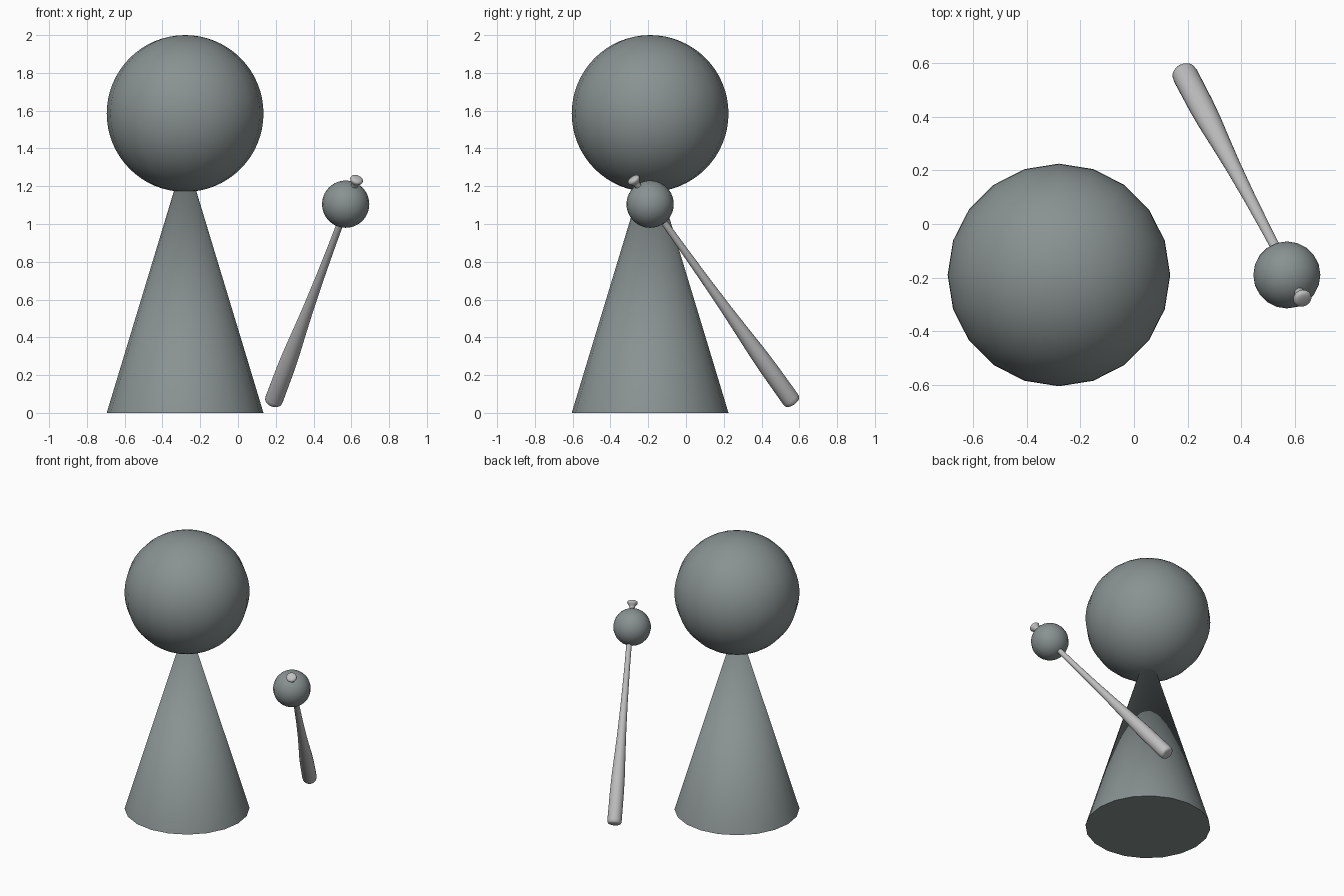
import bpy, math
from mathutils import Vector

if "Cube" in bpy.data.objects:
    bpy.data.objects.remove(bpy.data.objects["Cube"])

SEG = 20


def material(name, rgb):
    m = bpy.data.materials.new(name)
    m.diffuse_color = (*rgb, 1)
    m.use_nodes = True
    m.node_tree.nodes["Principled BSDF"].inputs["Base Color"].default_value = m.diffuse_color
    return m


GREY_GREEN = material("grey_green", (0.25, 0.29, 0.285))
LIGHT_GREY = material("light_grey", (0.52, 0.52, 0.52))


def finish(obj, name, mat, angle=40):
    obj.name = name
    obj.data.materials.append(mat)
    bpy.ops.object.select_all(action='DESELECT')
    obj.select_set(True)
    bpy.context.view_layer.objects.active = obj
    bpy.ops.object.shade_smooth_by_angle(angle=math.radians(angle))
    return obj


def ball(name, centre, radius):
    bpy.ops.mesh.primitive_uv_sphere_add(segments=SEG, ring_count=32,
                                         radius=radius, location=centre)
    return finish(bpy.context.object, name, GREY_GREEN)


def lathe(name, profile, start, end, mat, sides=24):
    """Revolve (distance, radius) points around the line start -> end."""
    verts, faces = [], []
    for d, r in profile:
        for i in range(sides):
            a = math.tau * i / sides
            verts.append((r * math.cos(a), r * math.sin(a), d))
    for k in range(len(profile) - 1):
        for i in range(sides):
            j = (i + 1) % sides
            faces.append((k * sides + i, k * sides + j,
                          (k + 1) * sides + j, (k + 1) * sides + i))
    faces.append(tuple(reversed(range(sides))))
    last = (len(profile) - 1) * sides
    faces.append(tuple(range(last, last + sides)))
    mesh = bpy.data.meshes.new(name)
    mesh.from_pydata(verts, [], faces)
    obj = bpy.data.objects.new(name, mesh)
    bpy.context.collection.objects.link(obj)
    obj.location = start
    obj.rotation_mode = 'QUATERNION'
    obj.rotation_quaternion = (end - start).to_track_quat('Z', 'Y')
    return finish(obj, name, mat, 50)


# Head and hand
ball("head", (-0.28, -0.19, 1.585), 0.415)
ball("hand", (0.57, -0.19, 1.105), 0.125)

# Cone body, its tip hidden inside the head; a corner points along +x
H = 1.37
bpy.ops.mesh.primitive_cone_add(vertices=SEG, radius1=0.415, radius2=0, depth=H,
                                location=(-0.28, -0.19, H / 2))
finish(bpy.context.object, "body", GREY_GREEN)

# Bat, from the barrel end up to the knob
barrel_end = Vector((0.184, 0.568, 0.052))
knob_end = Vector((0.632, -0.285, 1.245))
L = (knob_end - barrel_end).length
bat_profile = [
    (0.0, 0.030), (0.004, 0.040), (0.012, 0.046), (0.03, 0.048),
    (0.15 * L, 0.047), (0.22 * L, 0.044), (0.32 * L, 0.036),
    (0.42 * L, 0.029), (0.55 * L, 0.023), (0.70 * L, 0.019),
    (0.90 * L, 0.017), (L - 0.045, 0.018), (L - 0.033, 0.024),
    (L - 0.024, 0.032), (L - 0.016, 0.035), (L - 0.007, 0.033),
    (L - 0.002, 0.025), (L, 0.012),
]
lathe("bat", bat_profile, barrel_end, knob_end, LIGHT_GREY)
